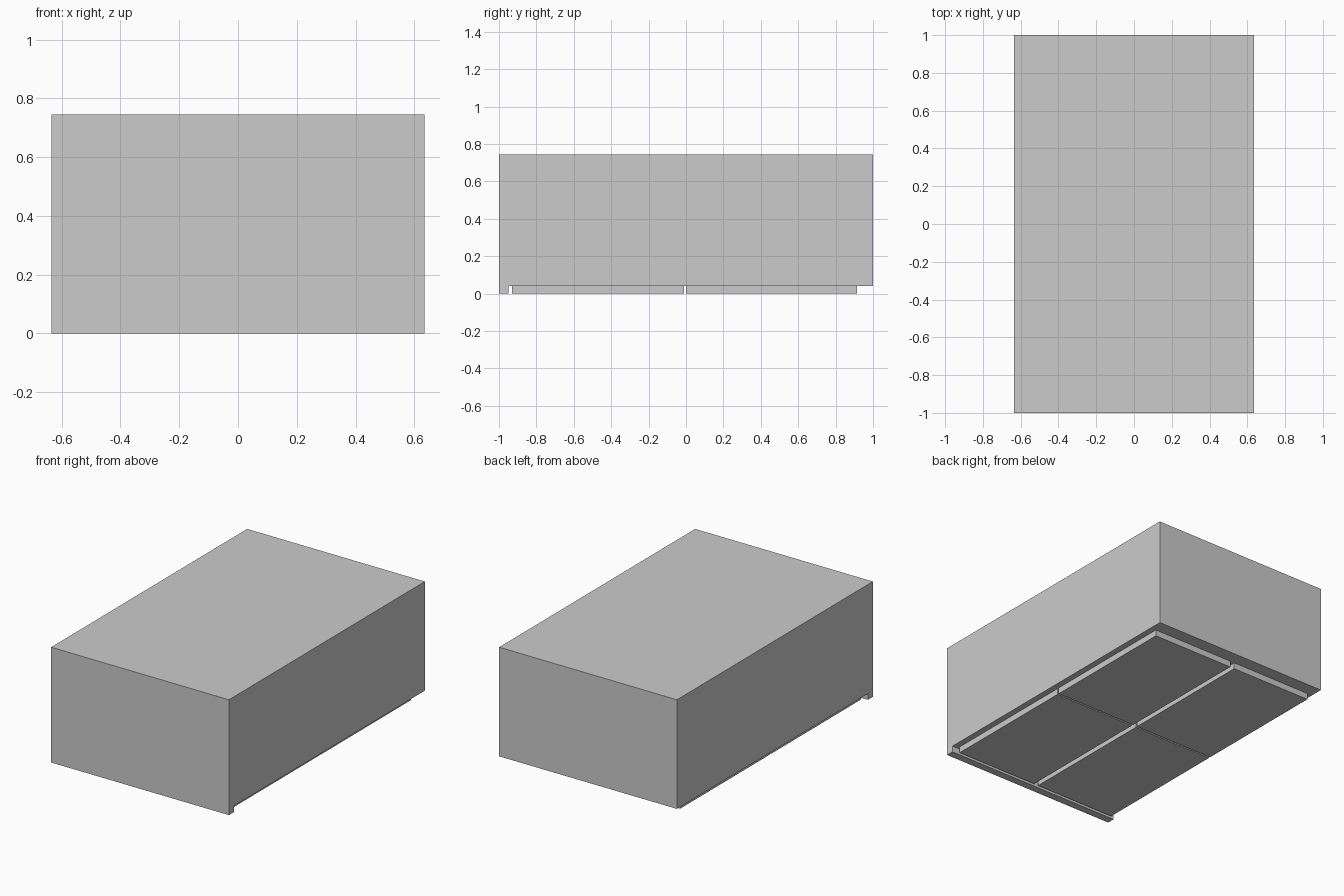
import bpy, bmesh

if "Cube" in bpy.data.objects:
    bpy.data.objects.remove(bpy.data.objects["Cube"])


def box(name, x0, x1, y0, y1, z0, z1):
    """Axis-aligned box given by its extents."""
    bm = bmesh.new()
    bmesh.ops.create_cube(bm, size=1)
    bmesh.ops.scale(bm, vec=(x1 - x0, y1 - y0, z1 - z0), verts=bm.verts)
    bmesh.ops.translate(bm, vec=((x0 + x1) / 2, (y0 + y1) / 2, (z0 + z1) / 2), verts=bm.verts)
    mesh = bpy.data.meshes.new(name)
    bm.to_mesh(mesh)
    bm.free()
    obj = bpy.data.objects.new(name, mesh)
    bpy.context.collection.objects.link(obj)
    return obj


HALF_W, BASE, TOP = 0.635, 0.04, 0.745

# Main block
box("body", -HALF_W, HALF_W, -1, 1, BASE, TOP)

# Full-width lip hanging below the front edge
box("front_lip", -HALF_W, HALF_W, -1, -0.95, 0, BASE)

# Four shallow panels under the block, split by narrow gaps
for side, x0, x1 in (("left", -0.60, -0.023), ("right", 0.008, 0.595)):
    for end, y0, y1 in (("front", -0.93, -0.01), ("back", 0.0, 0.915)):
        box(f"base_panel_{end}_{side}", x0, x1, y0, y1, 0, BASE)
